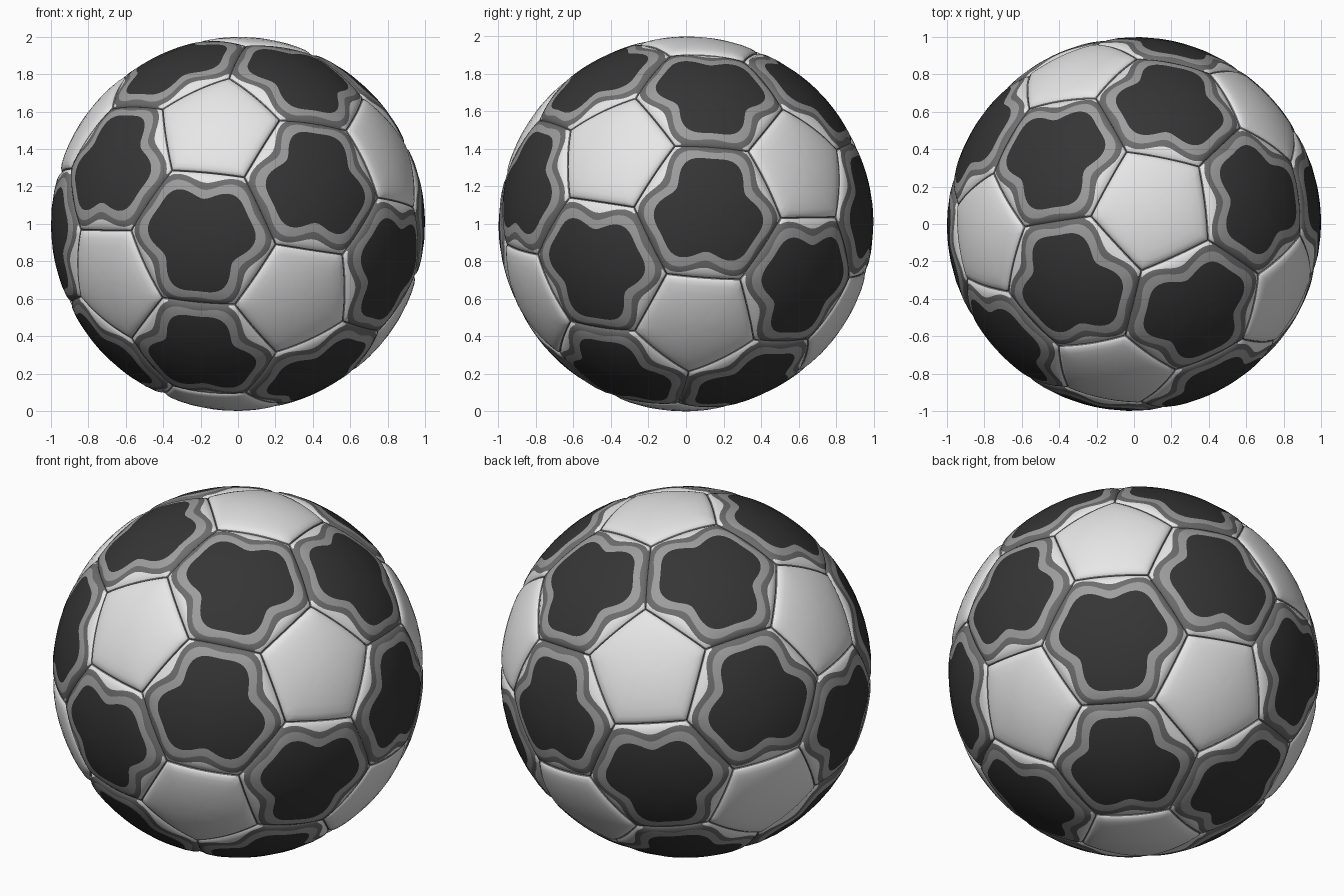
import bpy, bmesh
from math import sin, cos, pi, sqrt, radians
from itertools import combinations
from mathutils import Vector, Matrix

cube = bpy.data.objects.get("Cube")
if cube:
    bpy.data.objects.remove(cube, do_unlink=True)


def material(name, value):
    m = bpy.data.materials.new(name)
    m.use_nodes = True
    colour = (value, value, value, 1)
    m.diffuse_color = colour
    m.node_tree.nodes["Principled BSDF"].inputs["Base Color"].default_value = colour
    return m


WHITE, BLACK, MID, DARK = range(4)
MATERIALS = [material("white", 0.8), material("black", 0.036),
             material("mid_grey", 0.34), material("dark_grey", 0.155)]

EDGE = 0.4035  # side length shared by every panel


def outline(sides, a):
    """Distance from the panel axis to its seam, a = 0 at the middle of a side."""
    step = 2 * pi / sides
    local = (a + step / 2) % step - step / 2
    apothem = EDGE / 2 / (sin(pi / sides) / cos(pi / sides))
    height = sqrt(1 - (EDGE / 2 / sin(pi / sides)) ** 2)
    flat = apothem / cos(local)
    return flat / sqrt(flat * flat + height * height)


def puff(t):
    """Padded panel: almost round, dropping into the seam at t = 1."""
    return 1 - 0.006 * t ** 4 - 0.018 * t ** 24


def trefoil(base, three, six, a):
    return base + three * cos(3 * a) + six * cos(6 * a)


def pentagon_radii(a):
    edge = outline(5, a)
    return [edge * t for t in (0.25, 0.5, 0.7, 0.85, 0.93, 0.965, 0.982, 1)]


def hexagon_radii(a):
    edge = outline(6, a)
    black = trefoil(0.27, 0.035, -0.02, a)
    mid = trefoil(0.318, 0.029, -0.027, a)
    dark = min(trefoil(0.352, 0.026, -0.026, a), edge * 0.97)
    rim = edge * 0.985
    return [black / 3, black * 2 / 3, black, mid, (mid + dark) / 2, dark,
            (dark + rim) / 2, rim, edge]


def pentagon_colour(ring, gap):
    return DARK if ring == 7 else WHITE


def hexagon_colour(ring, gap):
    if ring < 3:
        return BLACK
    if ring == 3:
        return MID
    if ring in (6, 7) and gap > 0.012:
        return WHITE
    return DARK


def panel_mesh(name, segments, radii, colour):
    """Concentric rings on the ball, centred on local z."""
    bm = bmesh.new()
    centre = bm.verts.new((0, 0, 1))
    columns, gaps = [], []
    for i in range(segments):
        a = 2 * pi * i / segments
        rs = radii(a)
        column = []
        for r in rs:
            p = Vector((r * cos(a), r * sin(a), sqrt(1 - r * r)))
            column.append(bm.verts.new(p * puff(r / rs[-1])))
        columns.append(column)
        gaps.append(rs[-2] - rs[-4])
    for i in range(segments):
        j = (i + 1) % segments
        c, n = columns[i], columns[j]
        gap = (gaps[i] + gaps[j]) / 2
        bm.faces.new((centre, c[0], n[0])).material_index = colour(0, gap)
        for k in range(1, len(c)):
            f = bm.faces.new((c[k - 1], c[k], n[k], n[k - 1]))
            f.material_index = colour(k, gap)
    mesh = bpy.data.meshes.new(name)
    bm.to_mesh(mesh)
    bm.free()
    for m in MATERIALS:
        mesh.materials.append(m)
    mesh.shade_smooth()
    return mesh


def place(name, mesh, axis, corner):
    """Stand a panel on its axis, turned so a side faces away from corner."""
    z = axis.normalized()
    x = -(corner - z * corner.dot(z)).normalized()
    y = z.cross(x)
    ob = bpy.data.objects.new(name, mesh)
    turn = Matrix((x, y, z)).transposed().to_4x4()
    ob.matrix_world = Matrix.Translation((0, 0, 1)) @ turn
    bpy.context.collection.objects.link(ob)


# Pentagon axes: one pole, the five around it, and their opposites
pole = Vector((0.827, -0.399, 0.393)).normalized()
hint = Vector((-0.286, 0.295, 0.911))
e1 = (hint - pole * hint.dot(pole)).normalized()
e2 = pole.cross(e1)
axes = [pole]
for k in range(5):
    a = radians(72 * k)
    axes.append((pole + 2 * (e1 * cos(a) + e2 * sin(a))) / sqrt(5))
axes += [-v for v in axes]

# White pentagon panels
pentagon = panel_mesh("white_panel", 60, pentagon_radii, pentagon_colour)
for n, v in enumerate(axes):
    neighbour = next(w for w in axes if 0.4 < v.dot(w) < 0.5)
    place(f"white_panel_{n + 1}", pentagon, v, neighbour)

# Hexagon panels with black centres, one between every three pentagons
hexagon = panel_mesh("black_panel", 96, hexagon_radii, hexagon_colour)
trios = [t for t in combinations(axes, 3)
         if all(p.dot(q) > 0.4 for p, q in combinations(t, 2))]
for n, (p, q, r) in enumerate(trios):
    place(f"black_panel_{n + 1}", hexagon, p + q + r, p)
